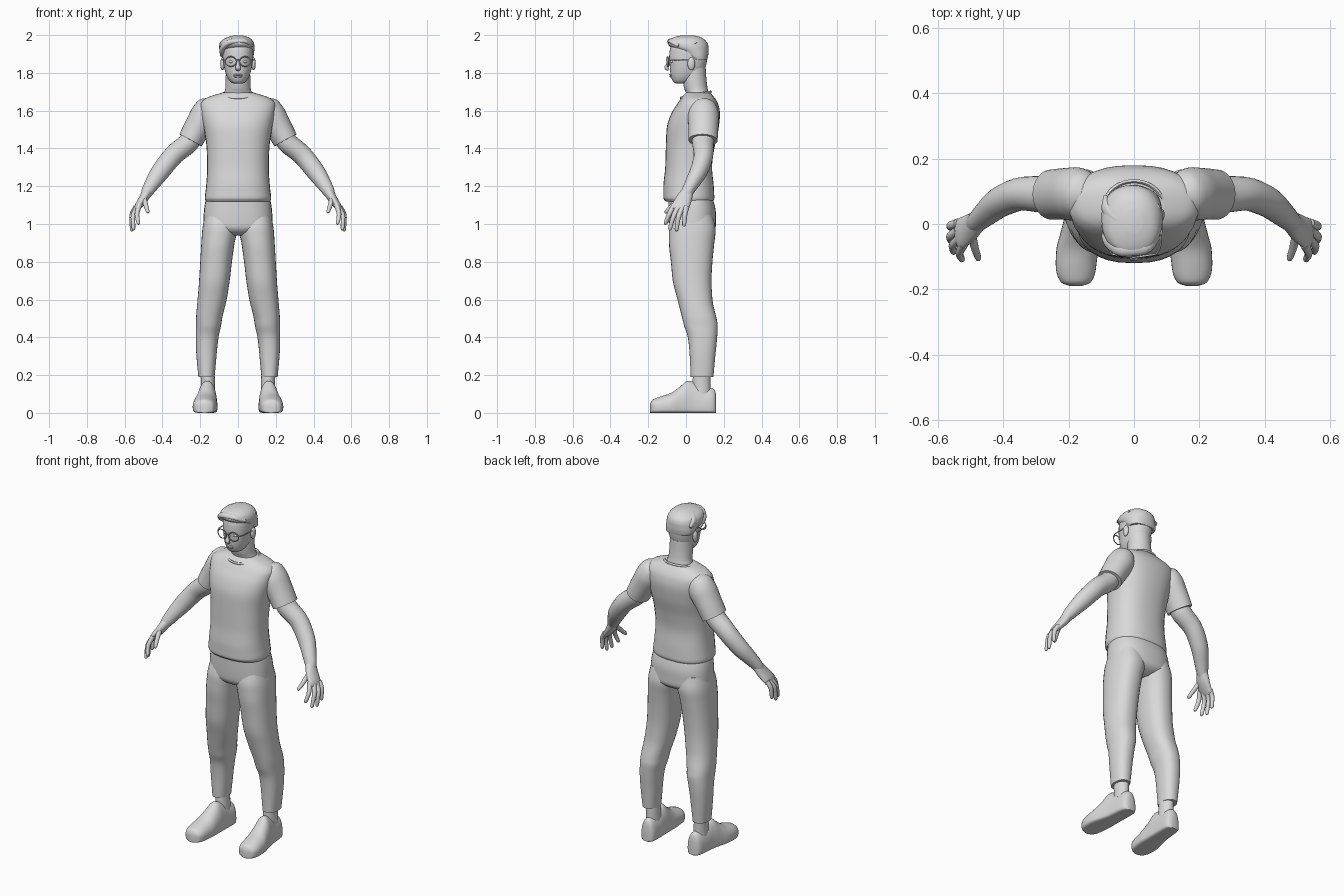
import bpy, bmesh, math
from mathutils import Vector

grey = bpy.data.materials.new("plain_grey")
grey.diffuse_color = (0.7, 0.7, 0.7, 1)


def spline(rows, steps=4):
    """Smooth rows of numbers without overshoot."""
    d = [[b - a for a, b in zip(p, q)] for p, q in zip(rows, rows[1:])]

    def slope(i, k):
        if i == 0:
            return d[0][k]
        if i == len(rows) - 1:
            return d[-1][k]
        a, b = d[i - 1][k], d[i][k]
        return 2 * a * b / (a + b) if a * b > 0 else 0
    out = []
    for i in range(len(rows) - 1):
        for s in range(steps):
            t = s / steps
            out.append([p + d[i][k] * (3 * t**2 - 2 * t**3)
                        + slope(i, k) * (t**3 - 2 * t**2 + t)
                        + slope(i + 1, k) * (t**3 - t**2)
                        for k, p in enumerate(rows[i])])
    return out + [list(rows[-1])]


def power(v, n):
    return math.copysign(abs(v) ** (2 / n), v)


def angles(n=32):
    return [2 * math.pi * i / n for i in range(n)]


def skin(name, rings, mirror=False):
    """Skin closed rings into a capped solid."""
    bm = bmesh.new()
    vs = [[bm.verts.new(p) for p in r] for r in rings]
    n = len(vs[0])
    for a, b in zip(vs, vs[1:]):
        for i in range(n):
            bm.faces.new((a[i], a[(i + 1) % n], b[(i + 1) % n], b[i]))
    bm.faces.new(vs[0])
    bm.faces.new(vs[-1])
    bmesh.ops.recalc_face_normals(bm, faces=bm.faces)
    me = bpy.data.meshes.new(name)
    bm.to_mesh(me)
    bm.free()
    ob = bpy.data.objects.new(name, me)
    bpy.context.collection.objects.link(ob)
    if mirror:
        ob.modifiers.new("Mirror", 'MIRROR').use_mirror_merge = False
    return ob


def stack(name, rows, n=2.2, mirror=False):
    """Level slices: z, front y, back y, half width, centre x."""
    rings = [[Vector((cx + w * power(math.cos(a), n),
                      (f + b) / 2 + (b - f) / 2 * power(math.sin(a), n), z))
              for a in angles()] for z, f, b, w, cx in spline(rows)]
    return skin(name, rings, mirror)


def tube(name, rows, mirror=False, sides=24):
    """Limb along a path: x, y, z, radius across y, other radius."""
    pts = spline(rows)
    rings = []
    for i, p in enumerate(pts):
        c = Vector(p[:3])
        t = (Vector(pts[min(i + 1, len(pts) - 1)][:3]) - Vector(pts[max(i - 1, 0)][:3])).normalized()
        y = Vector((0, 1, 0))
        u = (y - t * y.dot(t)).normalized()
        v = t.cross(u)
        rings.append([c + u * p[3] * math.cos(a) + v * p[4] * math.sin(a) for a in angles(sides)])
    return skin(name, rings, mirror)


def ball(name, loc, size):
    bpy.ops.mesh.primitive_uv_sphere_add(segments=20, ring_count=12, location=loc)
    ob = bpy.context.object
    ob.name, ob.scale = name, size


def torus(name, loc, rot, big, small):
    bpy.ops.mesh.primitive_torus_add(location=loc, rotation=rot, major_radius=big,
                                     minor_radius=small, major_segments=36, minor_segments=8)
    bpy.context.object.name = name
    return bpy.context.object


# Shirt body, sleeves and collar
stack("shirt", [(1.12, -.108, .143, .170, 0), (1.14, -.12, .15, .176, 0), (1.2, -.12, .147, .169, 0),
                (1.3, -.11, .138, .163, 0), (1.4, -.107, .15, .166, 0), (1.5, -.103, .172, .18, 0),
                (1.58, -.08, .18, .195, 0), (1.63, -.05, .172, .20, 0), (1.66, -.03, .157, .18, 0),
                (1.68, -.015, .142, .135, 0), (1.695, 0, .13, .085, 0)], 2.4)
tube("sleeves", [(.135, .085, 1.65, .03, .03), (.155, .09, 1.62, .07, .065), (.18, .092, 1.57, .082, .076),
                 (.215, .092, 1.51, .079, .071), (.252, .09, 1.443, .077, .067)], True, 32)
collar = torus("collar", (0, .052, 1.684), (.2, 0, 0), .081, .006)
collar.scale = (1.12, 1, 1)

# Trousers: hips and legs
stack("trouser_hips", [(.94, -.04, .10, .06, 0), (.96, -.075, .14, .14, 0), (.99, -.09, .158, .184, 0),
                       (1.06, -.093, .158, .181, 0), (1.13, -.093, .143, .170, 0), (1.16, -.09, .13, .15, 0)], 2.4)
stack("trouser_legs", [(.19, .025, .145, .043, .167), (.3, .02, .155, .053, .167), (.4, .01, .165, .06, .163),
                       (.46, -.01, .168, .066, .156), (.5, -.02, .162, .069, .153), (.6, -.045, .14, .077, .137),
                       (.7, -.07, .135, .081, .125), (.8, -.08, .14, .084, .116), (.9, -.09, .15, .088, .106),
                       (.97, -.09, .157, .093, .096), (1.05, -.07, .14, .085, .09)], 2.3, True)

# Ankles and shoes
stack("ankles", [(.1, .035, .13, .038, .158), (.16, .035, .13, .037, .159), (.25, .04, .13, .038, .163)], 2, True)
shoe = spline([(-.19, .178, .018, .048), (-.18, .178, .044, .068), (-.14, .178, .061, .085), (-.08, .174, .064, .105),
               (-.03, .168, .058, .14), (.01, .163, .053, .17), (.04, .16, .05, .163), (.09, .157, .048, .137),
               (.13, .155, .045, .132), (.152, .154, .036, .12), (.16, .154, .02, .09)])
rings = []
for y, cx, w, top in shoe:
    ring = []
    for a in angles():
        n, h = (2.1, top - .035) if math.sin(a) > 0 else (5, .035)
        ring.append(Vector((cx + w * power(math.cos(a), n), y, .035 + h * power(math.sin(a), n))))
    rings.append(ring)
skin("shoes", rings, True)

# Arms and hands
tube("arms", [(.235, .09, 1.48, .055, .05), (.258, .09, 1.435, .058, .055), (.335, .093, 1.37, .052, .053),
              (.405, .07, 1.285, .047, .05), (.45, .035, 1.22, .039, .041), (.48, .008, 1.172, .032, .032),
              (.492, -.002, 1.15, .03, .025)], True)
tube("palms", [(.475, .012, 1.18, .03, .028), (.503, -.012, 1.13, .043, .024), (.532, -.03, 1.09, .047, .017),
               (.542, -.036, 1.072, .036, .010)], True)
fingers = {"index": [(.522, -.062, 1.10), (.535, -.09, 1.05), (.527, -.108, 1.005)],
           "middle": [(.533, -.042, 1.09), (.556, -.068, 1.035), (.553, -.085, .975)],
           "ring": [(.539, -.02, 1.085), (.564, -.04, 1.035), (.562, -.05, .97)],
           "little": [(.54, .002, 1.09), (.563, -.006, 1.045), (.564, -.01, .995)],
           "thumb": [(.498, -.03, 1.14), (.487, -.075, 1.095), (.477, -.105, 1.065)]}
for name, (a, b, c) in fingers.items():
    tip = Vector(c) + (Vector(c) - Vector(b)).normalized() * .009
    tube(name + "_fingers", [(*a, .015, .014), (*b, .0125, .012), (*c, .010, .009), (*tip, .004, .004)], True, 12)

# Neck and head
stack("neck", [(1.64, 0, .135, .085, 0), (1.69, 0, .121, .074, 0), (1.72, -.01, .114, .067, 0),
               (1.78, -.02, .107, .065, 0), (1.83, -.02, .104, .064, 0)], 2)
stack("head", [(1.743, -.05, -.01, .018, 0), (1.75, -.064, .02, .036, 0), (1.77, -.076, .06, .053, 0),
               (1.8, -.083, .09, .066, 0), (1.84, -.086, .106, .075, 0), (1.88, -.089, .112, .079, 0),
               (1.92, -.086, .11, .08, 0), (1.96, -.07, .095, .068, 0), (1.985, -.03, .06, .035, 0)], 2.2)
tube("nose", [(0, -.084, 1.868, .006, .007), (0, -.096, 1.845, .010, .009), (0, -.103, 1.828, .011, .014),
              (0, -.092, 1.815, .006, .012)], sides=14)
ball("upper_lip", (0, -.081, 1.789), (.024, .008, .005))
ball("lower_lip", (0, -.079, 1.781), (.021, .008, .006))
for side, s in (("left", 1), ("right", -1)):
    ball(side + "_ear", (s * .082, .028, 1.848), (.012, .02, .034))
    ball(side + "_eye", (s * .034, -.074, 1.86), (.014, .010, .008))

# Hair: swept cap with loose locks over the forehead
stack("hair", [(1.872, .02, .113, .078, 0), (1.885, .0, .116, .085, -.003), (1.91, -.035, .119, .09, -.005),
               (1.935, -.08, .119, .094, -.006), (1.955, -.096, .115, .091, -.006), (1.975, -.09, .1, .078, -.004),
               (1.99, -.06, .075, .052, 0), (1.998, -.025, .045, .025, 0)], 2.2)
for i in range(4):
    k = i * .03
    tube("hair_lock_%d" % i, [(-.088, -.005 + k, 1.89 + .4 * k, .008, .006),
                              (-.084, -.04 + k, 1.928 + .25 * k, .02, .015),
                              (-.035, -.078 + k, 1.965 + .15 * k, .022, .016),
                              (.03, -.072 + k, 1.968 + .15 * k, .022, .015),
                              (.074, -.035 + k, 1.945 + .1 * k, .012, .008)], sides=14)

# Glasses
for side, s in (("left", 1), ("right", -1)):
    rim = torus(side + "_rim", (s * .038, -.097, 1.86), (math.pi / 2, 0, s * .15), .028, .003)
    rim.scale = (1.08, .92, 1)
tube("glasses_arms", [(.068, -.093, 1.868, .003, .003), (.082, -.06, 1.869, .003, .003),
                      (.085, .03, 1.867, .003, .003)], True, 8)
tube("glasses_bridge", [(-.010, -.101, 1.865, .003, .003), (0, -.103, 1.868, .003, .003),
                        (.010, -.101, 1.865, .003, .003)], sides=8)

# Finish: one colour, smooth shading
bpy.ops.object.select_all(action='DESELECT')
for ob in bpy.context.scene.objects:
    ob.data.materials.clear()
    ob.data.materials.append(grey)
    ob.select_set(True)
    bpy.context.view_layer.objects.active = ob
bpy.ops.object.shade_smooth_by_angle(angle=math.radians(45))
